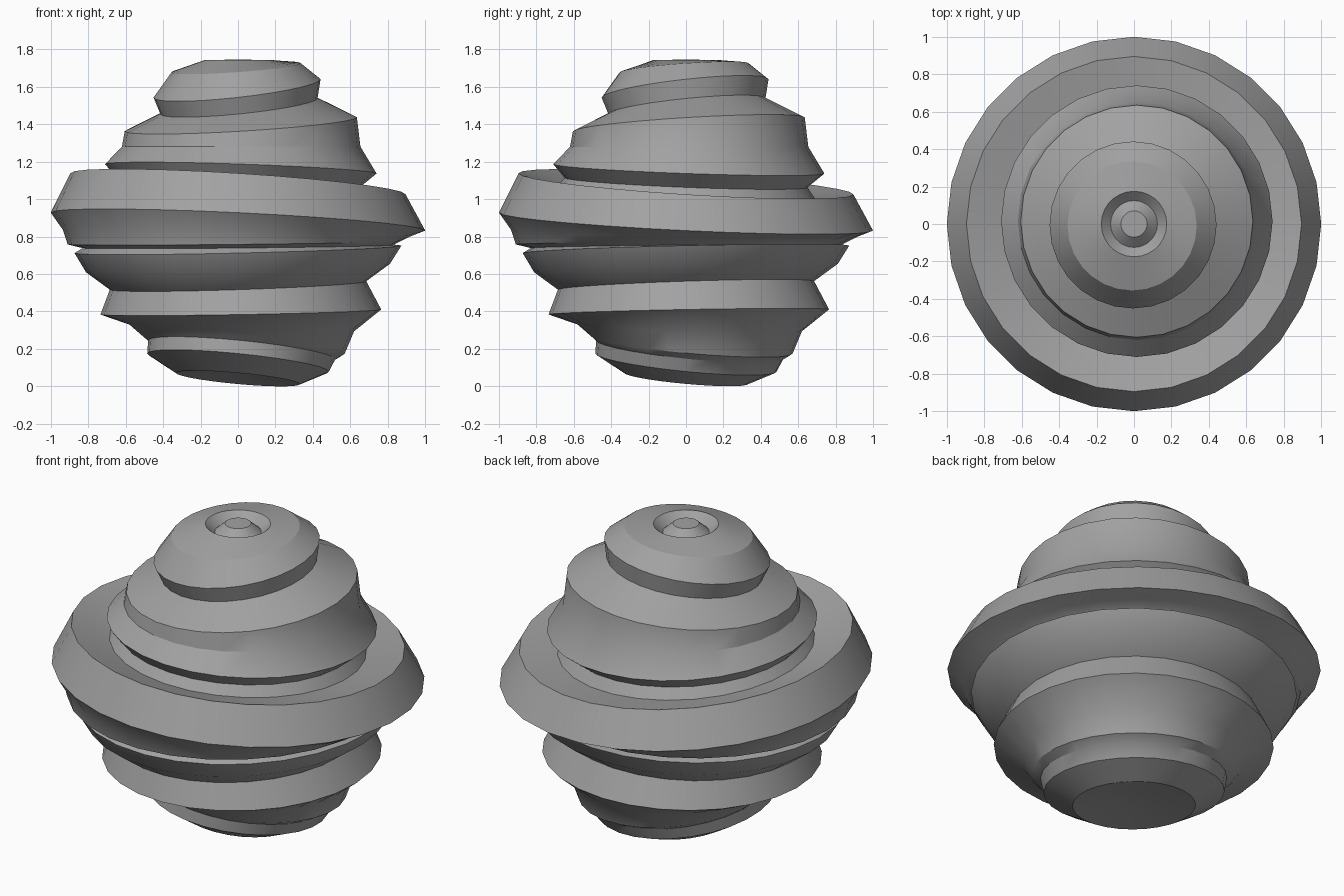
import bpy
import bmesh
from math import cos, sin, pi, radians

if "Cube" in bpy.data.objects:
    bpy.data.objects.remove(bpy.data.objects["Cube"])

SIDES = 28

# Stacked rings, bottom to top: radius, height, tilt slope, diagonal offset
RINGS = [
    (.10, .06, -.09, 0), (.33, .03, -.09, 0),           # underside dent and base
    (.485, .115, -.1, 0), (.50, .183, -.1, .02),        # lowest band
    (.54, .21, -.088, .03), (.60, .30, -.03, .02),
    (.75, .385, .018, .015), (.685, .527, .033, 0),     # lower flange
    (.812, .62, .028, 0), (.873, .72, .023, 0),
    (.83, .735, .01, 0), (.89, .755, .01, -.02),        # narrow groove
    (.925, .805, -.02, -.01), (1.0, .868, -.048, 0),    # widest band
    (.895, 1.07, -.063, 0), (.69, 1.02, -.045, 0),      # rim and inner floor
    (.65, 1.077, -.04, 0), (.725, 1.15, -.035, .015),
    (.637, 1.268, 0, .017), (.62, 1.388, .06, .015),    # shoulder
    (.42, 1.485, .1, .005), (.446, 1.58, .11, -.005),   # cap
    (.345, 1.69, .07, -.01), (.175, 1.732, 0, 0),
    (.125, 1.685, 0, 0), (.07, 1.735, 0, 0),            # crater and its peak
]

grey = bpy.data.materials.new("mid_grey")
grey.use_nodes = True
colour = (.36, .36, .36, 1)
grey.diffuse_color = colour
grey.node_tree.nodes["Principled BSDF"].inputs["Base Color"].default_value = colour


def add_ring(bm, radius, height, slope, offset):
    """Circle of vertices leaning along the x = y diagonal."""
    ring = []
    for i in range(SIDES):
        x = radius * cos(2 * pi * i / SIDES)
        y = radius * sin(2 * pi * i / SIDES)
        ring.append(bm.verts.new((x + offset, y + offset, height + slope * (x + y))))
    return ring


# Body: neighbouring rings bridged, both ends capped
bm = bmesh.new()
rings = [add_ring(bm, *r) for r in RINGS]
for low, high in zip(rings, rings[1:]):
    for i in range(SIDES):
        j = (i + 1) % SIDES
        bm.faces.new((low[i], low[j], high[j], high[i]))
bm.faces.new(rings[0][::-1])
bm.faces.new(rings[-1])
bmesh.ops.recalc_face_normals(bm, faces=bm.faces)
# Rest the lowest point on the ground
lowest = min(v.co.z for v in bm.verts)
bmesh.ops.translate(bm, verts=bm.verts, vec=(0, 0, -lowest))
mesh = bpy.data.meshes.new("tiered_body")
bm.to_mesh(mesh)
bm.free()
mesh.materials.append(grey)

body = bpy.data.objects.new("tiered_body", mesh)
bpy.context.collection.objects.link(body)
bpy.context.view_layer.objects.active = body
body.select_set(True)
bpy.ops.object.shade_smooth_by_angle(angle=radians(30))
